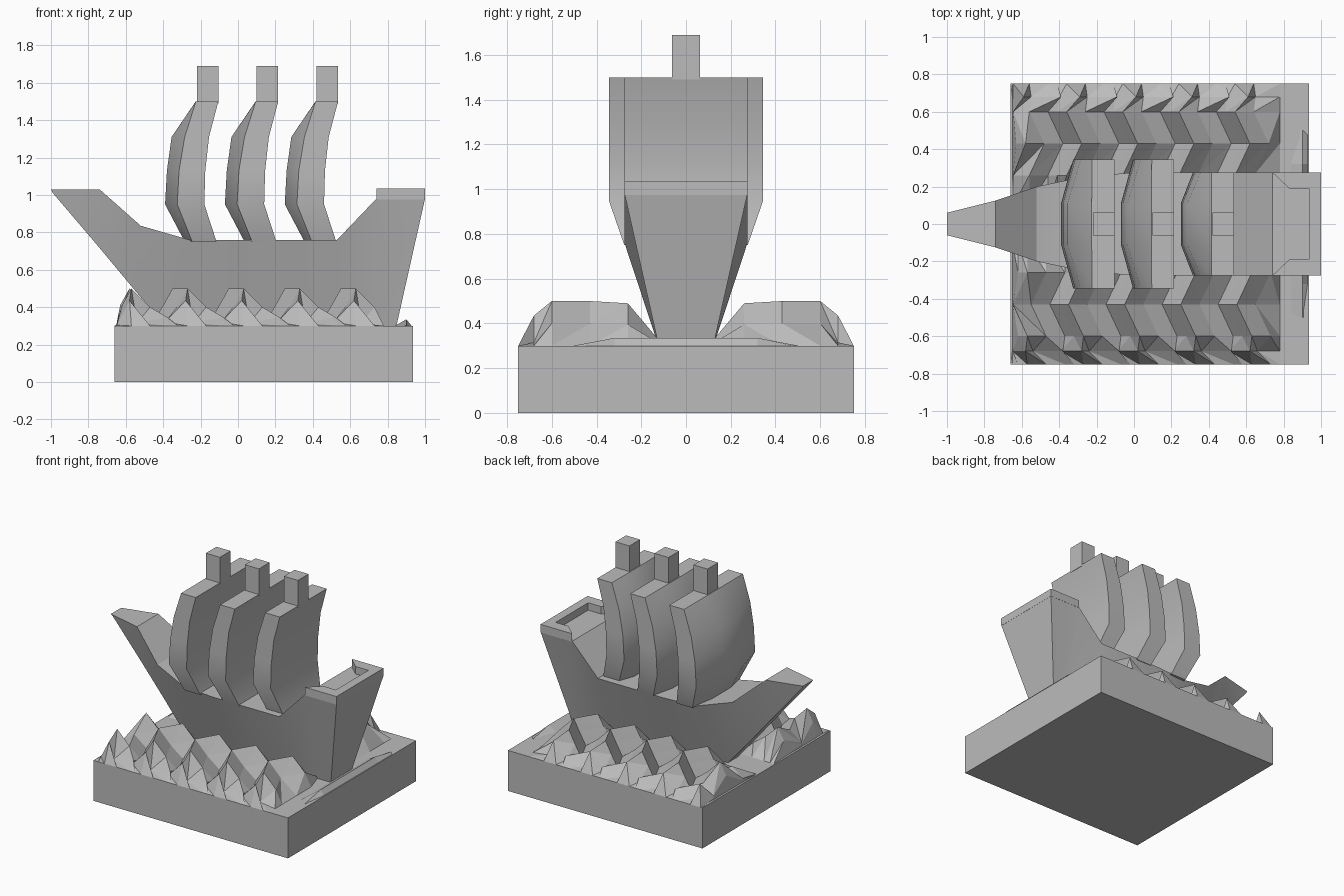
import bpy
import bmesh
from math import radians

if "Cube" in bpy.data.objects:
    bpy.data.objects.remove(bpy.data.objects["Cube"])

grey = bpy.data.materials.new("stone grey")
grey.use_nodes = True
grey.diffuse_color = (0.5, 0.5, 0.5, 1)
grey.node_tree.nodes["Principled BSDF"].inputs["Base Color"].default_value = grey.diffuse_color


def finish(name, bm, smooth=None):
    bmesh.ops.recalc_face_normals(bm, faces=bm.faces)
    mesh = bpy.data.meshes.new(name)
    bm.to_mesh(mesh)
    bm.free()
    mesh.materials.append(grey)
    obj = bpy.data.objects.new(name, mesh)
    bpy.context.collection.objects.link(obj)
    if smooth:
        bpy.ops.object.select_all(action='DESELECT')
        obj.select_set(True)
        bpy.context.view_layer.objects.active = obj
        bpy.ops.object.shade_smooth_by_angle(angle=radians(smooth))
    return obj


def loft(name, rings, smooth=None):
    """Skin closed rings of equal length and cap both ends."""
    bm = bmesh.new()
    rows = [[bm.verts.new(p) for p in ring] for ring in rings]
    n = len(rows[0])
    for a, b in zip(rows, rows[1:]):
        for i in range(n):
            j = (i + 1) % n
            bm.faces.new((a[i], a[j], b[j], b[i]))
    bm.faces.new(rows[0])
    bm.faces.new(rows[-1])
    return finish(name, bm, smooth)


def prism(name, outline, z0, z1):
    return loft(name, [[(x, y, z) for x, y in outline] for z in (z0, z1)])


def block(name, x0, x1, half_y, z0, z1):
    return prism(name, [(x0, -half_y), (x1, -half_y), (x1, half_y), (x0, half_y)], z0, z1)


# Square plinth
block("base", -0.66, 0.935, 0.75, 0, 0.3)

# Hull stations: deck x, z, half width, then keel x, z, half width
stations = [
    (-1.0, 1.03, 0.06, -0.99, 1.01, 0.05),
    (-0.74, 1.03, 0.125, -0.76, 0.74, 0.05),
    (-0.52, 0.835, 0.2, -0.56, 0.5, 0.05),
    (-0.26, 0.76, 0.255, -0.38, 0.29, 0.06),
    (0.0, 0.76, 0.275, 0.0, 0.29, 0.11),
    (0.53, 0.76, 0.275, 0.53, 0.29, 0.12),
    (0.74, 0.98, 0.275, 0.72, 0.29, 0.12),
    (1.0, 0.98, 0.275, 0.845, 0.29, 0.12),
]
loft("hull", [[(x, -w, z), (x, w, z), (kx, kw, kz), (kx, -kw, kz)]
              for x, z, w, kx, kz, kw in stations], 25)

# Raised rail around the stern deck
half_rail = [(1, 0.275), (0.74, 0.275), (0.83, 0.19), (0.935, 0.19)]
prism("stern_rail", half_rail + [(x, -y) for x, y in reversed(half_rail)], 0.975, 1.035)

# Bulging sails with square mast tops
# Levels: z, side front x, centre front x, back x, width factor
levels = [
    (0.75, -0.14, -0.18, -0.01, 0.8),
    (0.95, -0.22, -0.285, -0.075, 1),
    (1.13, -0.21, -0.275, -0.07, 1),
    (1.31, -0.18, -0.25, -0.05, 1),
    (1.5, -0.12, -0.121, 0, 1),
]
sails = [("fore", -0.105, 0.345), ("main", 0.215, 0.345), ("aft", 0.535, 0.275)]
for name, x, w in sails:
    rings = []
    for z, side, centre, back, k in levels:
        half = [(x + back, w * k), (x + side, w * k), (x + centre, 0.11)]
        ring = half + [(px, -py) for px, py in reversed(half)]
        rings.append([(px, py, z) for px, py in ring])
    loft(name + "_sail", rings, 35)
    block(name + "_mast_top", x - 0.115, x, 0.062, 1.49, 1.69)

# Zigzag waves on each side: distance from centre, zigzag shift, height factor
rows = [(0.1, 0, 0), (0.26, 0, 0.95), (0.43, 1, 1), (0.6, 0, 1), (0.68, 0.5, 0.5), (0.75, 0, 0)]
steps = [0.12, 0.55, 1.0, 0.5]      # valley, rise, crest, fall
offsets = [-0.1, -0.05, 0, 0.1]
for name, side, start in (("left", 1, -0.36), ("right", -1, -0.27)):
    bm = bmesh.new()
    grid = []
    for y, shift, k in rows:
        line = [bm.verts.new((-0.66, side * y, 0.3))]
        for wave in range(-1, 4):
            for i, (dx, h) in enumerate(zip(offsets, steps)):
                x = start + 0.3 * wave + dx + side * 0.08 * shift
                z = 0.3 + 0.2 * h * k
                if y == 0.68:       # jagged spray on the outer slope
                    z += 0.035 * (-1) ** i
                    x += 0.03 * (-1) ** i
                if x < -0.64:
                    x, z = -0.65 + 0.002 * i, 0.3 + (z - 0.3) * 0.15
                line.append(bm.verts.new((x, side * y, z)))
        line.append(bm.verts.new((0.78, side * y, 0.3)))
        grid.append(line)
    for a, b in zip(grid, grid[1:]):
        for i in range(len(a) - 1):
            bm.faces.new((a[i], a[i + 1], b[i + 1]))
            bm.faces.new((a[i], b[i + 1], b[i]))
    bmesh.ops.recalc_face_normals(bm, faces=bm.faces)
    if sum(f.normal.z for f in bm.faces) < 0:
        bmesh.ops.reverse_faces(bm, faces=bm.faces)
    mesh = bpy.data.meshes.new(name + "_waves")
    bm.to_mesh(mesh)
    bm.free()
    mesh.materials.append(grey)
    bpy.context.collection.objects.link(bpy.data.objects.new(name + "_waves", mesh))

# Low ripple behind the stern
loft("stern_ripple", [[(0.83, y * 1.0, 0.295), (0.9, y, 0.295 + h), (0.932, y, 0.295)]
                      for y, h in ((-0.5, 0.006), (-0.32, 0.04), (0.32, 0.04), (0.5, 0.006))])
